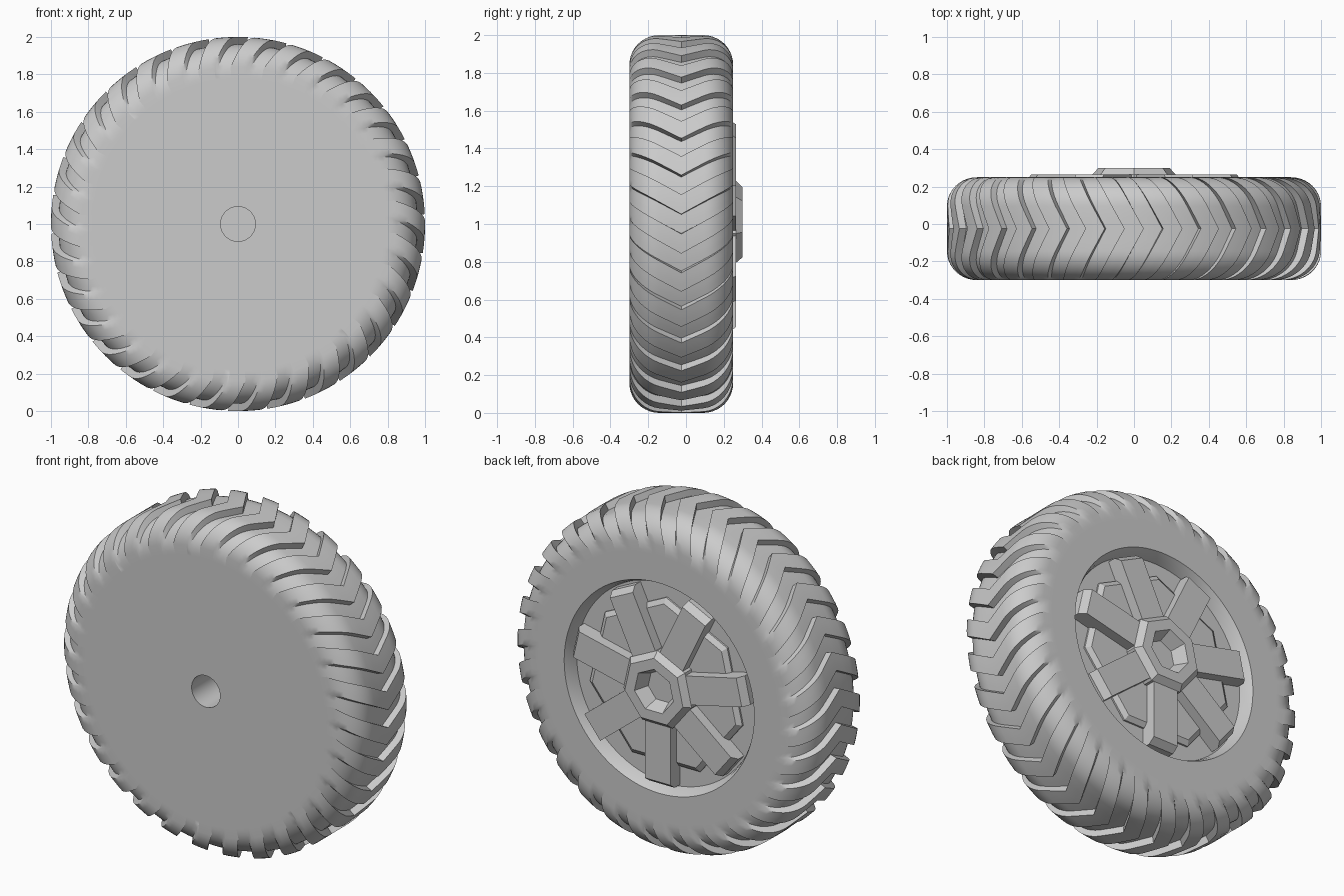
import bpy, bmesh, math
from math import sin, cos, pi, radians

cube = bpy.data.objects.get("Cube")
if cube:
    bpy.data.objects.remove(cube)

grey = bpy.data.materials.new("plain_grey")
grey.use_nodes = True
colour = (0.6, 0.6, 0.6, 1)
grey.diffuse_color = colour
grey.node_tree.nodes["Principled BSDF"].inputs["Base Color"].default_value = colour

MID_Y = -0.025      # centre plane of the tyre
HALF = 0.275        # half the tyre width
SPOKES = 7
LUGS = 30
GROOVE = 0.04       # tread depth, measured towards the axle
PHASE = radians(3)  # angle of the first lug
TWIST = radians(11.7)


def polar(r, angle, y):
    """Point around the axle, angle counted from +x towards +z."""
    return (r * cos(angle), y, 1 + r * sin(angle))


def finish(name, bm, smooth=False):
    bmesh.ops.remove_doubles(bm, verts=bm.verts, dist=1e-5)
    bmesh.ops.recalc_face_normals(bm, faces=bm.faces)
    mesh = bpy.data.meshes.new(name)
    bm.to_mesh(mesh)
    bm.free()
    mesh.materials.append(grey)
    obj = bpy.data.objects.new(name, mesh)
    bpy.context.collection.objects.link(obj)
    if smooth:
        bpy.ops.object.select_all(action='DESELECT')
        obj.select_set(True)
        bpy.context.view_layer.objects.active = obj
        bpy.ops.object.shade_smooth_by_angle(angle=radians(35))
    return obj


def skin(bm, rings):
    """Join closed rings of points with faces and cap both ends."""
    rows = [[bm.verts.new(p) for p in ring] for ring in rings]
    n = len(rows[0])
    for a, b in zip(rows, rows[1:]):
        for i in range(n):
            j = (i + 1) % n
            pts = [a[i], a[j], b[j], b[i]]
            if len({tuple(round(c, 5) for c in v.co) for v in pts}) > 2:
                bm.faces.new(pts)
    bm.faces.new(rows[0])
    bm.faces.new(rows[-1])


def polygon_rings(sides, start, profile):
    return [[polar(r, start + 2 * pi * i / sides, y) for i in range(sides)]
            for r, y in profile]


# Half section of the tread from crown to sidewall: radius, offset
half = [(1.0, 0.0), (1.0, 0.06)]
for k in range(11):
    a = k / 10 * pi / 2
    half.append((0.84 + 0.16 * cos(a), 0.12 + (HALF - 0.12) * sin(a)))

# Path length along the section sets how far the chevron trails behind
trail = [0.0]
for p, q in zip(half, half[1:]):
    trail.append(trail[-1] + math.dist(p, q))
trail = [TWIST * t / trail[-1] for t in trail]

# Columns of one lug and one groove: fraction of a period, sunken or not
columns = [(0, 0), (0.17, 0), (0.33, 0), (0.5, 0), (0.5, 1), (0.67, 1), (0.83, 1), (1, 1)]


def tread_ring(r, y, depth, twist):
    return [polar(r - depth * sunk, PHASE + 2 * pi * (lug + frac) / LUGS + twist, y)
            for lug in range(LUGS) for frac, sunk in columns]


def plain_ring(r, y):
    return tread_ring(r, y, 0, TWIST)


# Tyre with front disc, front axle hole and rear recess as one skin
front, back = MID_Y - HALF, MID_Y + HALF
section = list(zip(half, trail))
rings = [plain_ring(0.093, -0.02), plain_ring(0.093, front), plain_ring(0.78, front)]
rings += [tread_ring(r, MID_Y - off, GROOVE, t) for (r, off), t in reversed(section)]
rings += [tread_ring(r, MID_Y + off, GROOVE, t) for (r, off), t in section[1:]]
rings += [plain_ring(r, y) for r, y in
          ((0.78, back), (0.62, back), (0.602, 0.215), (0.59, 0.175))]
bm = bmesh.new()
skin(bm, rings)
finish("tyre", bm, smooth=True)

# Raised seven-sided plate behind the spokes
bm = bmesh.new()
skin(bm, polygon_rings(SPOKES, pi / 2, [(0.51, 0.15), (0.51, 0.185), (0.48, 0.205)]))
finish("rim_plate", bm)

# Spokes with sloped outer ends
bm = bmesh.new()
W = 0.083
for i in range(SPOKES):
    a = -pi / 2 + 2 * pi * i / SPOKES

    def corner(r, w, y):
        return (r * cos(a) - w * sin(a), y, 1 + r * sin(a) + w * cos(a))

    skin(bm, [[corner(0.12, -W, y), corner(end, -W, y), corner(end, W, y), corner(0.12, W, y)]
              for y, end in ((0.16, 0.575), (0.225, 0.575), (0.265, 0.545))])
finish("spokes", bm)

# Bevelled hub with a tapered socket
bm = bmesh.new()
skin(bm, polygon_rings(SPOKES, pi / 2, [(0.228, 0.16), (0.228, 0.265), (0.195, 0.30),
                                        (0.13, 0.30), (0.095, 0.22)]))
finish("hub", bm)
